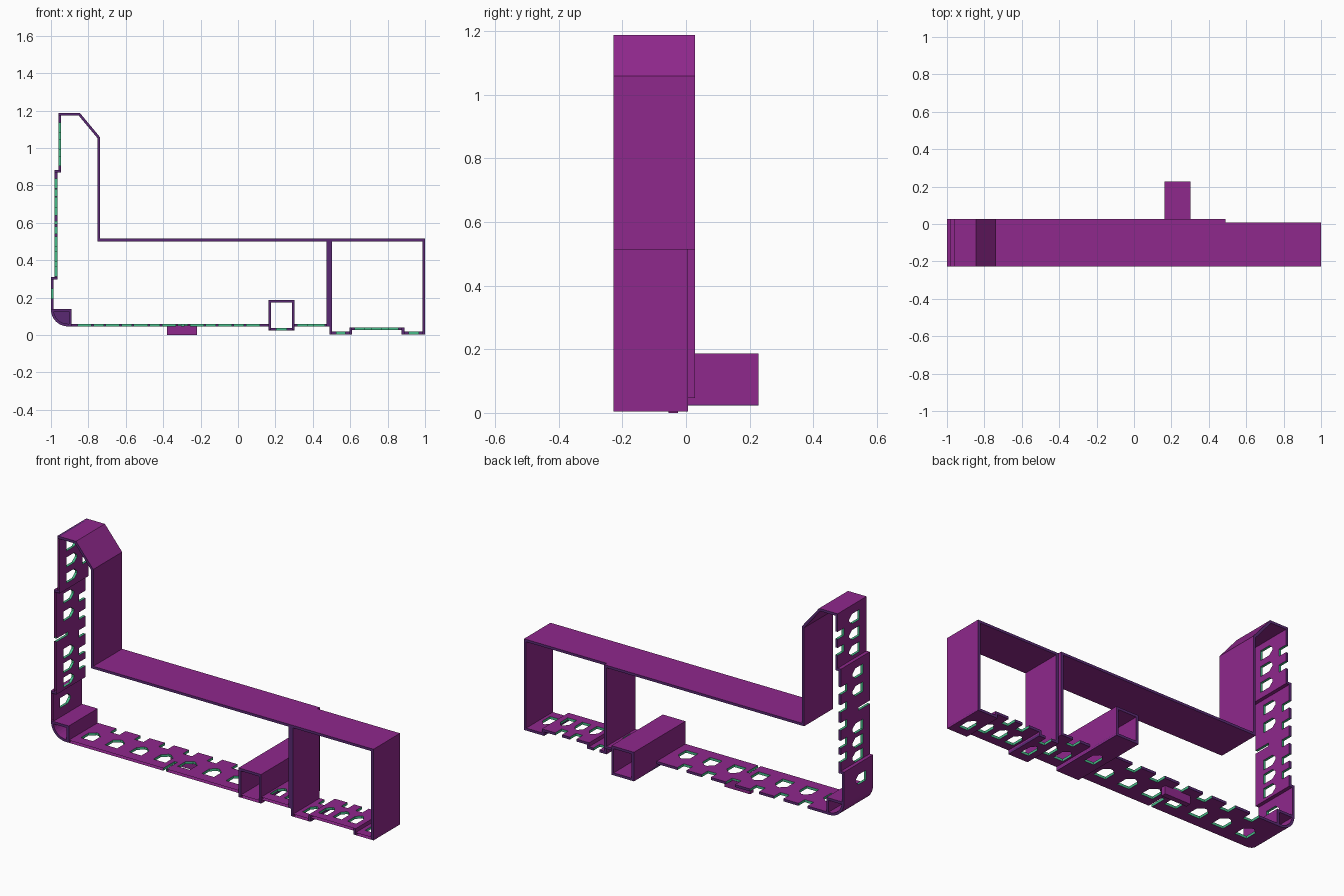
import bpy, bmesh, math
from mathutils import Vector

if "Cube" in bpy.data.objects:
    bpy.data.objects.remove(bpy.data.objects["Cube"])

T = 0.014                                  # wall thickness
Y0, Y1, YR = -0.228, 0.028, 0.007          # front, back, back of right bay


def material(name, rgb):
    m = bpy.data.materials.new(name)
    m.diffuse_color = (*rgb, 1)
    m.use_nodes = True
    m.node_tree.nodes["Principled BSDF"].inputs["Base Color"].default_value = m.diffuse_color
    return m


MATS = [material("purple", (0.275, 0.021, 0.262)),
        material("dark_violet", (0.10, 0.022, 0.17)),
        material("green", (0.064, 0.50, 0.25))]


def finish(name, bm):
    me = bpy.data.meshes.new(name)
    bm.to_mesh(me)
    bm.free()
    for m in MATS:
        me.materials.append(m)
    ob = bpy.data.objects.new(name, me)
    bpy.context.collection.objects.link(ob)
    return ob


def ribbon(name, pts, y0, y1, closed=False):
    """Thin wall following an x-z path; thickness lies to the left of travel."""
    P = [Vector(p) for p in pts]
    n = len(P)
    inner = []
    for i in range(n):
        dirs = []
        if closed or i > 0:
            dirs.append((P[i] - P[i - 1]).normalized())
        if closed or i < n - 1:
            dirs.append((P[(i + 1) % n] - P[i]).normalized())
        norms = [Vector((-d.y, d.x)) for d in dirs]
        m = sum(norms, Vector((0, 0))).normalized()
        inner.append(P[i] + m * (T / m.dot(norms[0])))
    bm = bmesh.new()
    rings = [[bm.verts.new(c) for c in ((a.x, y0, a.y), (a.x, y1, a.y),
                                        (b.x, y1, b.y), (b.x, y0, b.y))]
             for a, b in zip(P, inner)]
    for i in range(n if closed else n - 1):
        a, b = rings[i], rings[(i + 1) % n]
        for k in range(4):
            f = bm.faces.new((a[k], a[(k + 1) % 4], b[(k + 1) % 4], b[k]))
            f.material_index = k % 2       # front and back rims are darker
    if not closed:
        bm.faces.new(rings[0])
        bm.faces.new(rings[-1])
    bmesh.ops.recalc_face_normals(bm, faces=bm.faces)
    return finish(name, bm)


def prism(name, pts, y0, y1, rim=1):
    bm = bmesh.new()
    a = [bm.verts.new((x, y0, z)) for x, z in pts]
    b = [bm.verts.new((x, y1, z)) for x, z in pts]
    for f in (bm.faces.new(a), bm.faces.new(b)):
        f.material_index = rim
    for i in range(len(a)):
        j = (i + 1) % len(a)
        bm.faces.new((a[i], a[j], b[j], b[i]))
    bmesh.ops.recalc_face_normals(bm, faces=bm.faces)
    return finish(name, bm)


def panel(name, start, d, L, y0, y1, holes=(), bites=(), slits=(), w=0.06):
    """Perforated strip: house-shaped holes down the middle, square bites in
    the back edge, narrow slits in the front edge; the front rim stays open."""
    bm = bmesh.new()
    h = w / 2
    outline = [(0, y0)]
    for s in sorted(slits):
        outline += [(s - 0.009, y0), (s - 0.009, y0 + 0.10),
                    (s + 0.009, y0 + 0.10), (s + 0.009, y0)]
    outline += [(L, y0), (L, y1)]
    for s in sorted(bites, reverse=True):
        k = h * 0.75
        outline += [(s + k, y1), (s + k, y1 - 0.055), (s - k, y1 - 0.055), (s - k, y1)]
    outline.append((0, y1))
    loops = [outline]
    yc = (y0 + y1) / 2 - 0.022
    for s in holes:
        loops.append([(s - h, yc - 0.045), (s + h, yc - 0.045), (s + h, yc + 0.022),
                      (s + h * 0.2, yc + 0.048), (s - h * 0.2, yc + 0.048),
                      (s - h, yc + 0.022)])
    x0, z0 = start
    dx, dz = d
    edges = []
    for lp in loops:
        vs = [bm.verts.new((x0 + s * dx, y, z0 + s * dz)) for s, y in lp]
        edges += [bm.edges.new((vs[i - 1], vs[i])) for i in range(len(vs))]
    nrm = Vector((-dz, 0, dx))
    bmesh.ops.triangle_fill(bm, edges=edges, use_beauty=True, normal=nrm)
    ext = bmesh.ops.extrude_face_region(bm, geom=bm.faces[:], use_keep_orig=True)
    bmesh.ops.translate(bm, vec=nrm * T,
                        verts=[g for g in ext["geom"] if isinstance(g, bmesh.types.BMVert)])
    bmesh.ops.recalc_face_normals(bm, faces=bm.faces)
    open_rim = []
    for f in bm.faces:                     # cut edges green, outer rims violet
        if abs(f.normal.dot(nrm)) > 0.9:
            continue
        c = f.calc_center_median()
        s = (c.x - x0) * dx + (c.z - z0) * dz
        outer = min(abs(c.y - y0), abs(c.y - y1), abs(s), abs(s - L)) < 1e-4
        f.material_index = 1 if outer else 2
        if abs(c.y - y0) < 1e-4:
            open_rim.append(f)
    bmesh.ops.delete(bm, geom=open_rim, context="FACES_ONLY")
    return finish(name, bm)


def floor(name, x0, x1, z, y1, holes, bites, slits=(), w=0.06):
    rel = lambda v: [a - x0 for a in v]
    panel(name, (x0, z), (1, 0), x1 - x0, Y0, y1, rel(holes), rel(bites), rel(slits), w)


def wall(name, x, z1, z0, holes, bites, slits=()):
    rel = lambda v: [z1 - a for a in v]
    panel(name, (x, z1), (0, -1), z1 - z0, Y0, Y1, rel(holes), rel(bites), rel(slits), 0.055)


# plain upper shell of the main body, ending in the divider
ribbon("main_shell", [(0.488, 0.046), (0.488, 0.515), (-0.738, 0.515),
                      (-0.738, 1.058), (-0.845, 1.187), (-0.96, 1.187)], Y0, Y1)

# stepped, perforated left wall
wall("left_wall_top", -0.96, 1.187, 0.872, [1.11, 1.02, 0.93], [1.065, 0.975])
wall("left_wall_middle", -0.98, 0.88, 0.30, [0.81, 0.71, 0.50, 0.42, 0.34],
     [0.76, 0.66, 0.56, 0.46, 0.38], [0.60])
wall("left_wall_bottom", -1.0, 0.308, 0.13, [0.22], [])
for i, (x, z) in enumerate([(-0.98, 0.868), (-1.0, 0.296)]):
    ribbon(f"wall_step_{i}", [(x, z), (x + 0.034, z)], Y0, Y1)

# hollow rounded corner with a web across its middle
arc = [(-0.91 - 0.09 * math.cos(i * math.pi / 16), 0.136 - 0.09 * math.sin(i * math.pi / 16))
       for i in range(9)]
corner = arc + [(-0.89, 0.046), (-0.89, 0.14), (-1.0, 0.14)]
ribbon("corner_shell", corner, Y0, Y1, closed=True)
prism("corner_web", corner, -0.105, -0.095)

# perforated main floor
floor("main_floor_left", -0.895, 0.17, 0.046, Y1,
      [-0.82 + 0.15 * i for i in range(7)],
      [-0.745 + 0.15 * i for i in range(6)], [-0.295], 0.075)
floor("main_floor_right", 0.295, 0.488, 0.046, Y1, [0.345, 0.435], [0.39])

# square duct running through to the back
ribbon("duct_walls", [(0.303, 0.026), (0.303, 0.187), (0.163, 0.187), (0.163, 0.026)], Y0, 0.228)
floor("duct_floor", 0.163, 0.303, 0.024, 0.228, [0.2325], [], (), 0.06)

# locating tab under the floor
prism("floor_tab", [(-0.38, 0), (-0.22, 0), (-0.22, 0.05), (-0.38, 0.05)], -0.055, -0.025, 0)

# right bay with stepped floor
ribbon("right_bay_shell", [(1.0, 0.004), (1.0, 0.515), (0.488, 0.515), (0.488, 0.004)], Y0, YR)
floor("bay_floor_left", 0.488, 0.61, 0.004, YR, [0.55], [0.55], (), 0.05)
floor("bay_floor_middle", 0.60, 0.885, 0.026, YR, [0.65, 0.74, 0.83],
      [0.695, 0.785], (), 0.055)
floor("bay_floor_right", 0.875, 1.0, 0.004, YR, [0.94], [], (), 0.055)
for i, x in enumerate((0.61, 0.889)):
    ribbon(f"bay_floor_step_{i}", [(x, 0.004), (x, 0.040)], Y0, YR)
